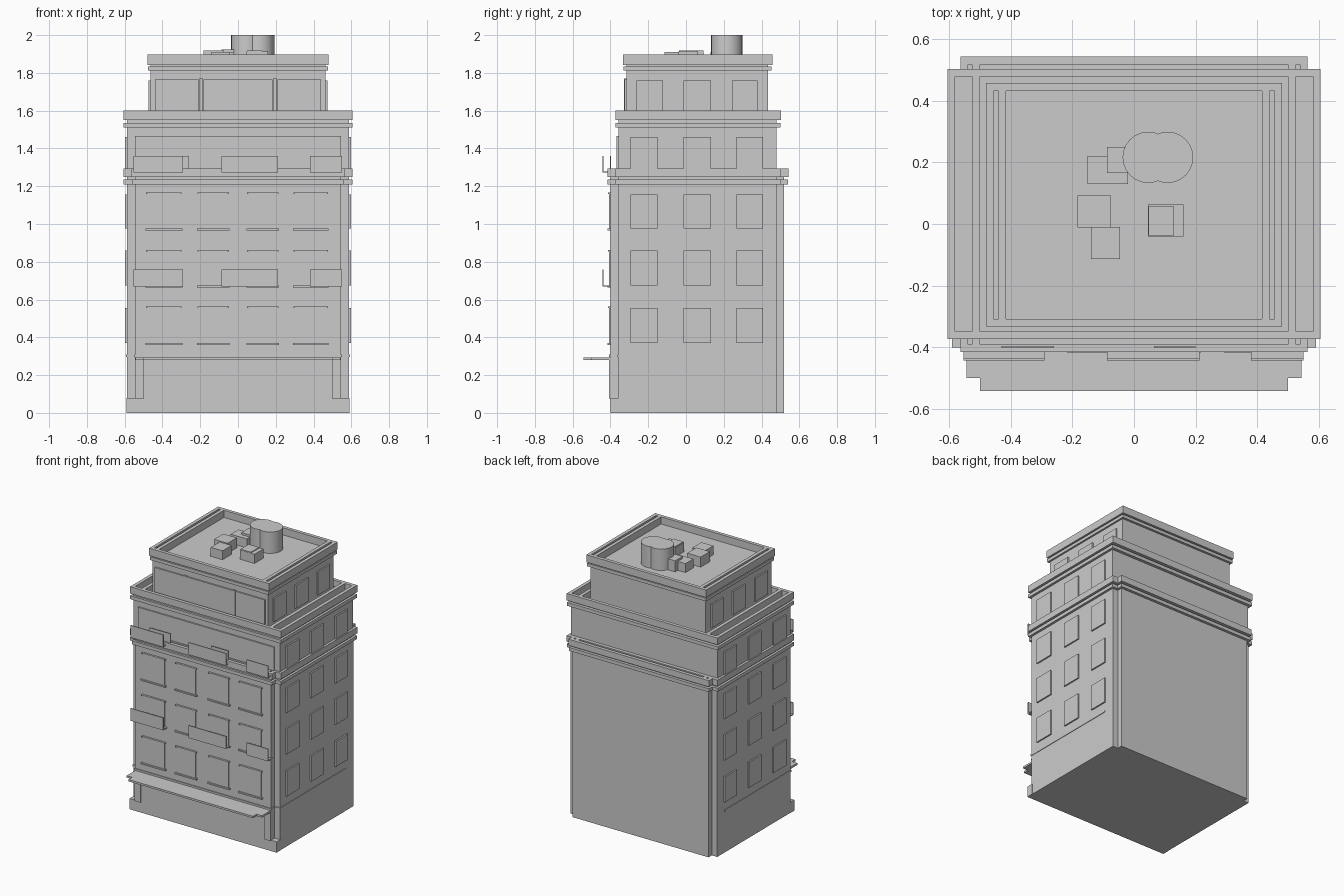
import bpy, bmesh
from mathutils import Matrix, Vector


def boxes(name, items):
    """One object out of boxes given as (x0, x1, y0, y1, z0, z1)."""
    bm = bmesh.new()
    for x0, x1, y0, y1, z0, z1 in items:
        m = Matrix.Translation(((x0 + x1) / 2, (y0 + y1) / 2, (z0 + z1) / 2))
        m = m @ Matrix.Diagonal(Vector((x1 - x0, y1 - y0, z1 - z0, 1)))
        bmesh.ops.create_cube(bm, size=1, matrix=m)
    me = bpy.data.meshes.new(name)
    bm.to_mesh(me)
    bm.free()
    ob = bpy.data.objects.new(name, me)
    bpy.context.collection.objects.link(ob)
    return ob


def ring(x, y0, y1, z0, z1, t=0.025):
    """Four walls of a parapet, t thick."""
    return [(-x, x, y0, y0 + t, z0, z1), (-x, x, y1 - t, y1, z0, z1),
            (-x, -x + t, y0 + t, y1 - t, z0, z1), (x - t, x, y0 + t, y1 - t, z0, z1)]


def both(x0, x1, *rest):
    """A box and its mirror across x = 0."""
    return [(x0, x1, *rest), (-x1, -x0, *rest)]


# Main blocks: cross-shaped plan below, two set-back tiers above
boxes("lower_body_wide", [(-0.588, 0.588, -0.358, 0.482, 0, 1.255)])
boxes("lower_body_deep", [(-0.545, 0.545, -0.4, 0.52, 0, 1.255)])
boxes("middle_tier", [(-0.588, 0.588, -0.358, 0.478, 1.2, 1.555)])
boxes("top_tier", [(-0.463, 0.463, -0.316, 0.435, 1.5, 1.845)])

# Lower cornice
boxes("lower_moulding", [(-0.605, 0.605, -0.373, 0.5, 1.21, 1.235),
                         (-0.562, 0.562, -0.415, 0.54, 1.21, 1.235)])
boxes("lower_cornice", ring(0.605, -0.373, 0.503, 1.25, 1.295)
      + ring(0.563, -0.415, 0.543, 1.25, 1.295)
      + both(0.5, 0.525, -0.39, 0.52, 1.25, 1.295))

# Middle cornice with double side parapets
boxes("middle_moulding", [(-0.605, 0.605, -0.373, 0.5, 1.51, 1.535)])
boxes("middle_cornice", ring(0.605, -0.373, 0.503, 1.55, 1.6)
      + both(0.5, 0.525, -0.348, 0.478, 1.55, 1.6))

# Top cornice with double side parapets
boxes("top_moulding", [(-0.476, 0.476, -0.33, 0.452, 1.812, 1.835)])
boxes("top_cornice", ring(0.48, -0.333, 0.457, 1.843, 1.897)
      + both(0.415, 0.44, -0.308, 0.432, 1.843, 1.897))

# Front windows with lintel and sill
panes, trims = [], []
for z0, z1 in ((0.37, 0.56), (0.675, 0.86), (0.975, 1.165)):
    for x0, x1 in ((-0.48, -0.305), (-0.208, -0.055), (0.055, 0.208), (0.302, 0.47)):
        panes.append((x0, x1, -0.407, -0.39, z0, z1))
        trims += [(x0 - 0.007, x1 + 0.007, -0.414, -0.39, z1 - 0.006, z1 + 0.003),
                  (x0 - 0.01, x1 + 0.01, -0.416, -0.39, z0 - 0.01, z0)]
boxes("front_windows", panes)
boxes("front_window_trim", trims)

# Side windows on both flanks
side = []
for z0, z1 in ((0.37, 0.555), (0.675, 0.86), (0.975, 1.157), (1.28, 1.46)):
    for y0, y1 in ((-0.295, -0.15), (-0.012, 0.132), (0.268, 0.408)):
        side += both(0.58, 0.598, y0, y1, z0, z1)
for y0, y1 in ((-0.262, -0.122), (-0.012, 0.132), (0.243, 0.378)):
    side += both(0.455, 0.473, y0, y1, 1.59, 1.76)
boxes("side_windows", side)

# Large glazed panels on the upper fronts
boxes("middle_front_panel", [(-0.545, 0.545, -0.368, -0.35, 1.28, 1.465)])
boxes("top_front_panels", both(0.208, 0.44, -0.326, -0.31, 1.58, 1.765)
      + [(-0.183, 0.183, -0.326, -0.31, 1.58, 1.765)])
boxes("top_front_pilasters", both(0.184, 0.207, -0.329, -0.31, 1.58, 1.77))

# Balcony rails and floors
spans = ((-0.553, -0.29), (-0.088, 0.212), (0.38, 0.55))
rails = [(a, b, -0.443, -0.436, z, z + 0.085) for z in (0.673, 1.275) for a, b in spans]
rails += [(a, b, -0.443, -0.39, 0.668, 0.675) for a, b in spans]
rails += [(a, b, -0.443, -0.41, 1.272, 1.279) for a, b in spans]
rails += [(a, b, -0.402, -0.396, 1.275, 1.36) for a, b in ((-0.43, -0.26), (0.065, 0.2))]
boxes("balcony_rails", rails)

# Street level: band, awning, corner piers
boxes("street_band", [(-0.592, 0.592, -0.363, 0.4, 0.297, 0.31),
                      (-0.55, 0.55, -0.407, -0.3, 0.297, 0.31)])
boxes("awning", [(-0.543, 0.543, -0.5, -0.36, 0.28, 0.294),
                 (-0.5, 0.5, -0.542, -0.5, 0.28, 0.294)])
boxes("shop_piers", both(0.497, 0.545, -0.408, -0.39, 0.075, 0.285)
      + both(0.545, 0.59, -0.4, -0.35, 0, 0.078))

# Roof equipment
boxes("roof_units", [(-0.15, -0.02, 0.13, 0.22, 1.83, 1.91),
                     (-0.088, -0.02, 0.165, 0.25, 1.83, 1.925),
                     (-0.183, -0.075, -0.012, 0.093, 1.83, 1.918),
                     (-0.14, -0.045, -0.113, -0.01, 1.83, 1.91),
                     (0.045, 0.16, -0.04, 0.063, 1.83, 1.912),
                     (0.047, 0.13, -0.038, 0.056, 1.83, 1.918)])
for i, x in enumerate((0.046, 0.109)):
    bpy.ops.mesh.primitive_cylinder_add(vertices=24, radius=0.083, depth=0.17,
                                        location=(x, 0.216, 1.915))
    bpy.context.object.name = f"water_tank_{i + 1}"
    bpy.ops.object.shade_smooth_by_angle()
